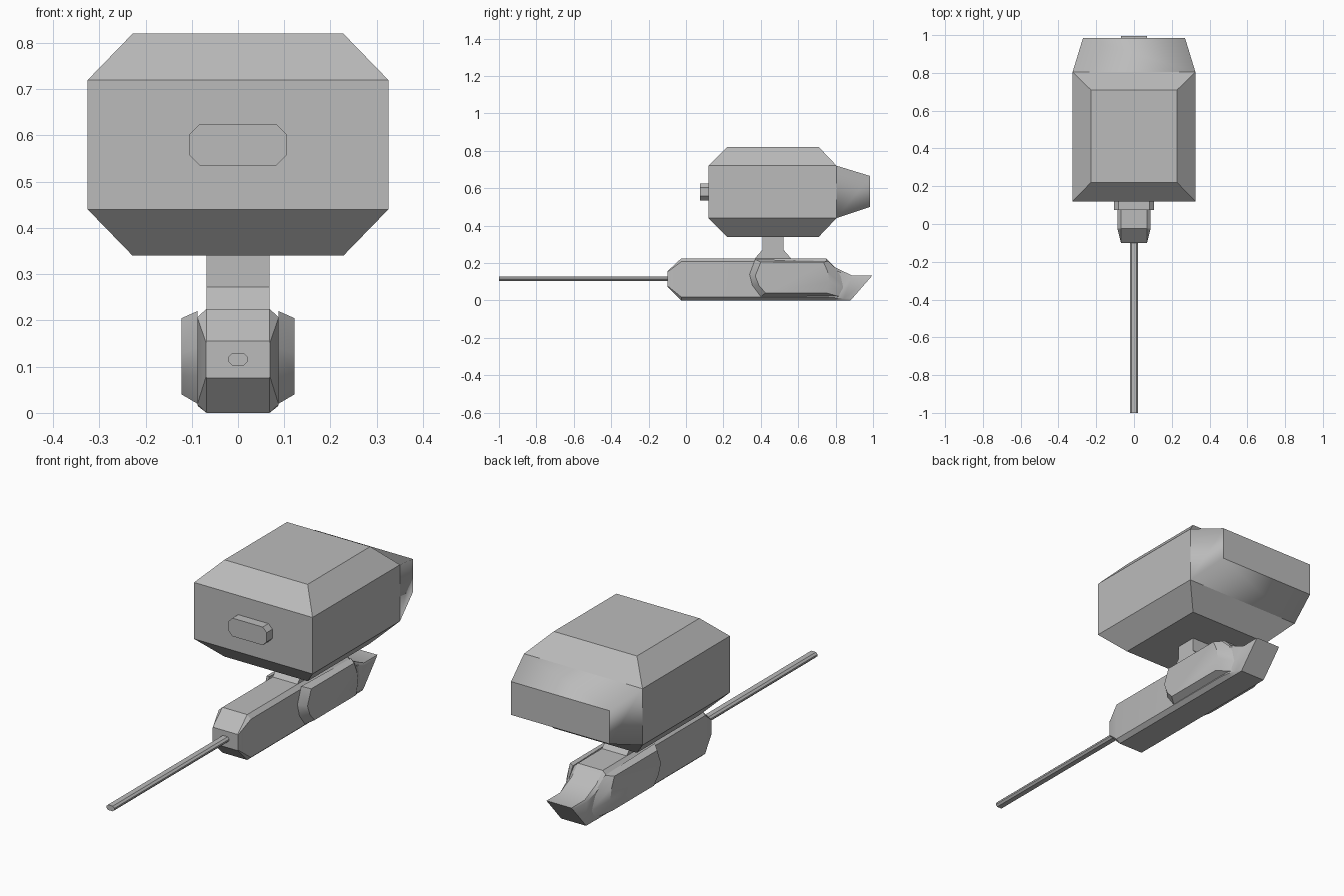
import bpy
import bmesh
from math import radians

cube = bpy.data.objects.get("Cube")
if cube:
    bpy.data.objects.remove(cube, do_unlink=True)

# Single grey finish
grey = bpy.data.materials.new("grey")
grey.use_nodes = True
colour = (0.5, 0.5, 0.5, 1)
grey.diffuse_color = colour
grey.node_tree.nodes["Principled BSDF"].inputs["Base Color"].default_value = colour


def loft(name, rings, smooth=30):
    """Skin matching closed rings of points and cap both ends."""
    bm = bmesh.new()
    loops = [[bm.verts.new(p) for p in ring] for ring in rings]
    n = len(loops[0])
    for a, b in zip(loops, loops[1:]):
        for i in range(n):
            j = (i + 1) % n
            bm.faces.new((a[i], a[j], b[j], b[i]))
    bm.faces.new(loops[0])
    bm.faces.new(loops[-1])
    bmesh.ops.recalc_face_normals(bm, faces=bm.faces)
    mesh = bpy.data.meshes.new(name)
    bm.to_mesh(mesh)
    bm.free()
    mesh.materials.append(grey)
    obj = bpy.data.objects.new(name, mesh)
    bpy.context.collection.objects.link(obj)
    bpy.ops.object.select_all(action="DESELECT")
    obj.select_set(True)
    bpy.context.view_layer.objects.active = obj
    bpy.ops.object.shade_smooth_by_angle(angle=radians(smooth))
    return obj


def rect(x, y0, y1, z):
    return [(-x, y0, z), (x, y0, z), (x, y1, z), (-x, y1, z)]


def octagon(y, x, z0, z1, c):
    half = [(x - c, z0), (x, z0 + c), (x, z1 - c), (x - c, z1)]
    return [(px, y, pz) for px, pz in half] + [(-px, y, pz) for px, pz in half[::-1]]


# Upper housing with chamfered top and bottom
head = loft("housing", [rect(0.228, 0.22, 0.71, 0.34), rect(0.325, 0.12, 0.805, 0.44),
                        rect(0.325, 0.12, 0.805, 0.72), rect(0.228, 0.22, 0.71, 0.82)])

# Rear of the housing is drawn out into a smaller panel
bm = bmesh.new()
bm.from_mesh(head.data)
back = max(bm.faces, key=lambda f: f.calc_center_median().y)
end = bmesh.ops.extrude_discrete_faces(bm, faces=[back])["faces"][0]
for v in end.verts:
    v.co.x *= 0.27 / 0.325
    v.co.y = 0.985
    v.co.z = 0.665 if v.co.z > 0.58 else 0.5
bm.to_mesh(head.data)
bm.free()

# Front knob and long rod
loft("front_knob", [octagon(y, 0.105, 0.535, 0.625, 0.022) for y in (0.075, 0.13)])
loft("rod", [octagon(y, 0.022, 0.103, 0.129, 0.009) for y in (-1.0, -0.08)])

# Neck flaring into the body
loft("neck", [rect(0.068, 0.36, 0.57, 0.215), rect(0.068, 0.41, 0.52, 0.272),
              rect(0.068, 0.41, 0.52, 0.35)])


def body_ring(y_top, z_top, y_bottom, z_bottom, width, edge):
    """Chamfered section whose top and bottom may lie at different y."""
    half = []
    for t, x in ((0, 0.068), (edge, width), (1 - edge, width), (1, 0.068)):
        half.append((x, y_bottom + t * (y_top - y_bottom),
                     z_bottom + t * (z_top - z_bottom)))
    return half + [(-x, y, z) for x, y, z in half[::-1]]


# Lower body with blunt nose and swept tail
loft("body", [
    body_ring(-0.1, 0.155, -0.1, 0.075, 0.069, 0.05),
    body_ring(-0.025, 0.225, -0.025, 0, 0.088, 0.08),
    body_ring(0.75, 0.225, 0.75, 0, 0.088, 0.08),
    body_ring(0.80, 0.175, 0.80, 0, 0.086, 0.08),
    body_ring(0.89, 0.132, 0.84, 0, 0.075, 0.08),
    body_ring(0.995, 0.132, 0.88, 0, 0.069, 0.08),
])

# Raised side panels, (y, z) outlines; the rear fades into the tail
face = [(0.40, 0.205), (0.37, 0.13), (0.39, 0.08), (0.425, 0.04),
        (0.75, 0.04), (0.767, 0.10), (0.757, 0.155), (0.735, 0.205)]
base = [(0.37, 0.22), (0.34, 0.14), (0.355, 0.08), (0.40, 0.02),
        (0.84, 0.015), (0.86, 0.06), (0.85, 0.12), (0.76, 0.21)]
for side, label in ((1, "left"), (-1, "right")):
    foot = [(side * (0.088 if y < 0.8 else 0.07), y, z) for y, z in base]
    top = [(side * 0.122, y, z) for y, z in face]
    loft(label + "_side_panel", [foot, top])
